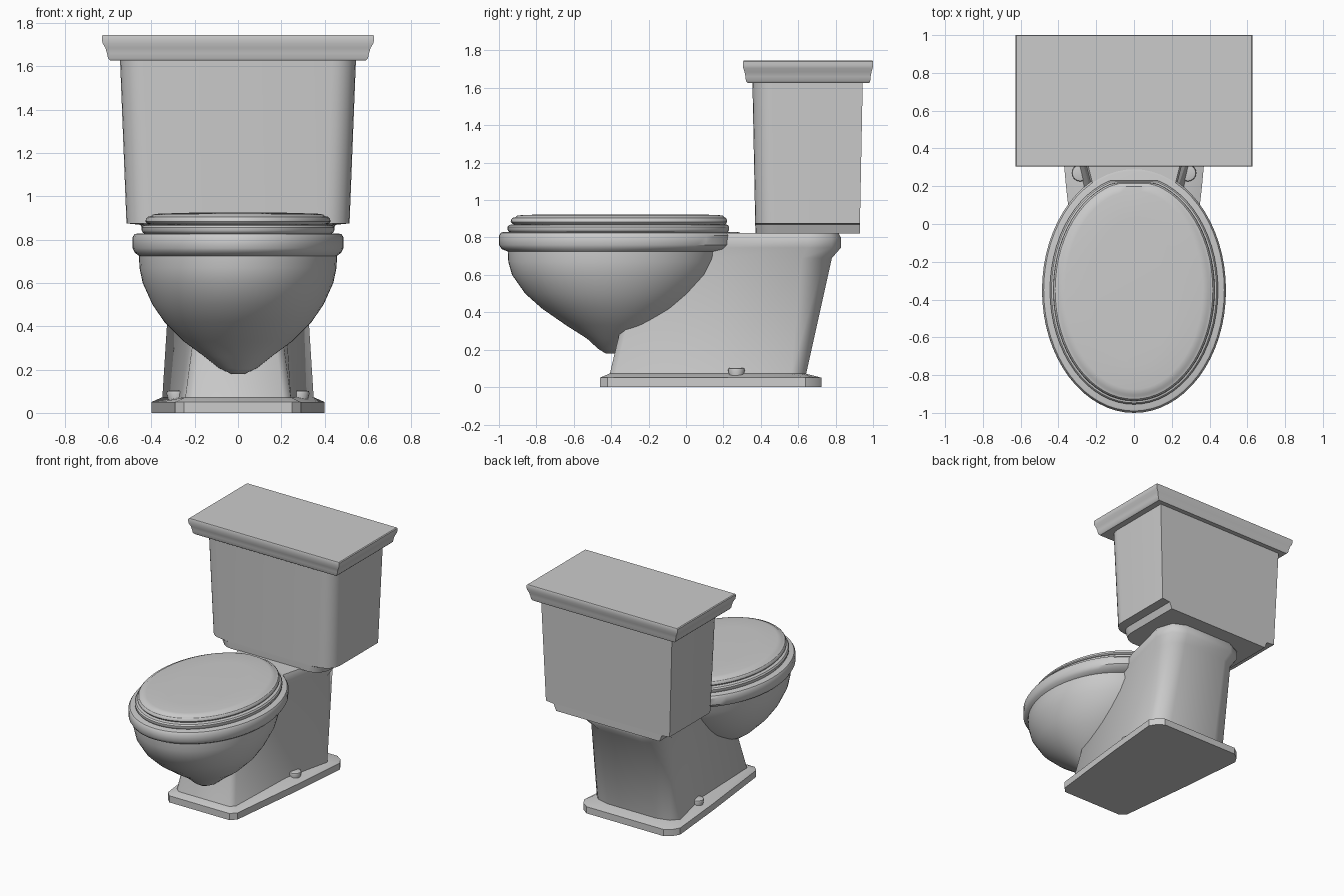
import bpy, bmesh, math

if "Cube" in bpy.data.objects:
    bpy.data.objects.remove(bpy.data.objects["Cube"])

N = 64


def loft(name, rings, angle=35):
    """Skin a stack of equal-length rings and cap both ends."""
    bm = bmesh.new()
    rows = [[bm.verts.new(p) for p in r] for r in rings]
    n = len(rows[0])
    for a, b in zip(rows, rows[1:]):
        for i in range(n):
            j = (i + 1) % n
            bm.faces.new((a[i], a[j], b[j], b[i]))
    bm.faces.new(rows[0][::-1])
    bm.faces.new(rows[-1])
    bmesh.ops.recalc_face_normals(bm, faces=bm.faces)
    me = bpy.data.meshes.new(name)
    bm.to_mesh(me)
    bm.free()
    ob = bpy.data.objects.new(name, me)
    bpy.context.collection.objects.link(ob)
    bpy.ops.object.select_all(action='DESELECT')
    ob.select_set(True)
    bpy.context.view_layer.objects.active = ob
    bpy.ops.object.shade_smooth_by_angle(angle=math.radians(angle))
    return ob


def oval(z, rx, y0, y1, clip=9):
    """Elliptic ring from y0 to y1, optionally cut straight at the back."""
    c, ry = (y0 + y1) / 2, (y1 - y0) / 2
    ts = [2 * math.pi * i / N for i in range(N)]
    return [(rx * math.cos(t), min(c + ry * math.sin(t), clip), z) for t in ts]


def mirrored(z, half):
    """Close a right-hand outline (front to back) with its mirror image."""
    return [(x, y, z) for x, y in half] + [(-x, y, z) for x, y in reversed(half)]


# Bowl: z, half width, front y, back y
bowl = [(.18, .03, -.43, -.37), (.205, .085, -.47, -.31), (.26, .155, -.53, -.23),
        (.33, .25, -.64, -.12), (.42, .34, -.77, .0), (.5, .395, -.86, .08),
        (.6, .44, -.93, .16), (.67, .455, -.95, .19), (.725, .457, -.953, .21),
        (.738, .475, -.985, .27), (.76, .487, -1, .295), (.81, .487, -1, .3),
        (.825, .478, -.99, .29), (.828, .465, -.98, .28)]
loft("bowl", [oval(*r) for r in bowl])

# Seat and lid: rounded oval slabs with a straight back edge
def slab(name, layers):
    loft(name, [oval(z, .445 - d, -.955 + d, .255 - d, .23 - d * .6) for z, d in layers])

slab("seat", [(.825, .02), (.832, .006), (.842, 0), (.856, 0), (.866, .008), (.87, .025)])
slab("seat_lid", [(.868, .04), (.874, .025), (.884, .018), (.896, .02), (.905, .028),
                  (.908, .042), (.916, .052), (.92, .08), (.924, .22)])

# Pedestal: foot plate, leaning column and deck lip
foot = [(.25, -.46), (.29, -.42), (.36, .2), (.40, .64), (.37, .69), (.32, .725)]
low = [(.21, -.41), (.245, -.38), (.265, .2), (.35, .56), (.30, .615), (.20, .64)]
high = [(.13, -.26), (.16, -.23), (.205, .2), (.31, .62), (.27, .74), (.18, .78)]
lip = [(.14, -.26), (.17, -.23), (.225, .2), (.34, .65), (.30, .78), (.2, .828)]
top = [(.13, -.25), (.16, -.22), (.215, .2), (.33, .65), (.29, .77), (.195, .815)]
loft("foot", [mirrored(0, foot), mirrored(.05, foot), mirrored(.072, low)], 30)
loft("column", [mirrored(.06, low), mirrored(.69, high), mirrored(.745, lip),
                mirrored(.8, lip), mirrored(.825, top)], 45)

# Floor bolt caps
for side, label in ((1, "right"), (-1, "left")):
    rings = []
    for z, r in ((.045, .034), (.09, .045), (.1, .042), (.103, .03)):
        rings.append([(side * .285 + r * math.cos(k * math.pi / 8),
                       .27 + r * math.sin(k * math.pi / 8), z) for k in range(16)])
    loft("bolt_cap_" + label, rings)


# Tank: rounded front corners, square back, stepped underside
def tank_ring(z, hx, y0, y1, r=.11):
    arc = [(hx - r + r * math.sin(a), y0 + r - r * math.cos(a))
           for a in (k * math.pi / 12 for k in range(7))]
    return mirrored(z, arc + [(hx, y1)])

loft("tank", [tank_ring(.82, .43, .372, .93), tank_ring(.868, .45, .37, .93),
              tank_ring(.875, .515, .37, .93), tank_ring(1.64, .545, .355, .945)])

# Tank lid: square-cornered moulding
def box_ring(z, hx, y0, y1):
    return mirrored(z, [(hx, y0), (hx, y1)])

cornice = [(1.627, .59, .328, .98), (1.637, .6, .32, .985), (1.66, .605, .318, .987),
           (1.685, .612, .313, .992), (1.705, .624, .306, .998), (1.72, .628, .305, 1),
           (1.74, .628, .305, 1), (1.745, .622, .308, .997)]
loft("tank_lid", [box_ring(*r) for r in cornice])
